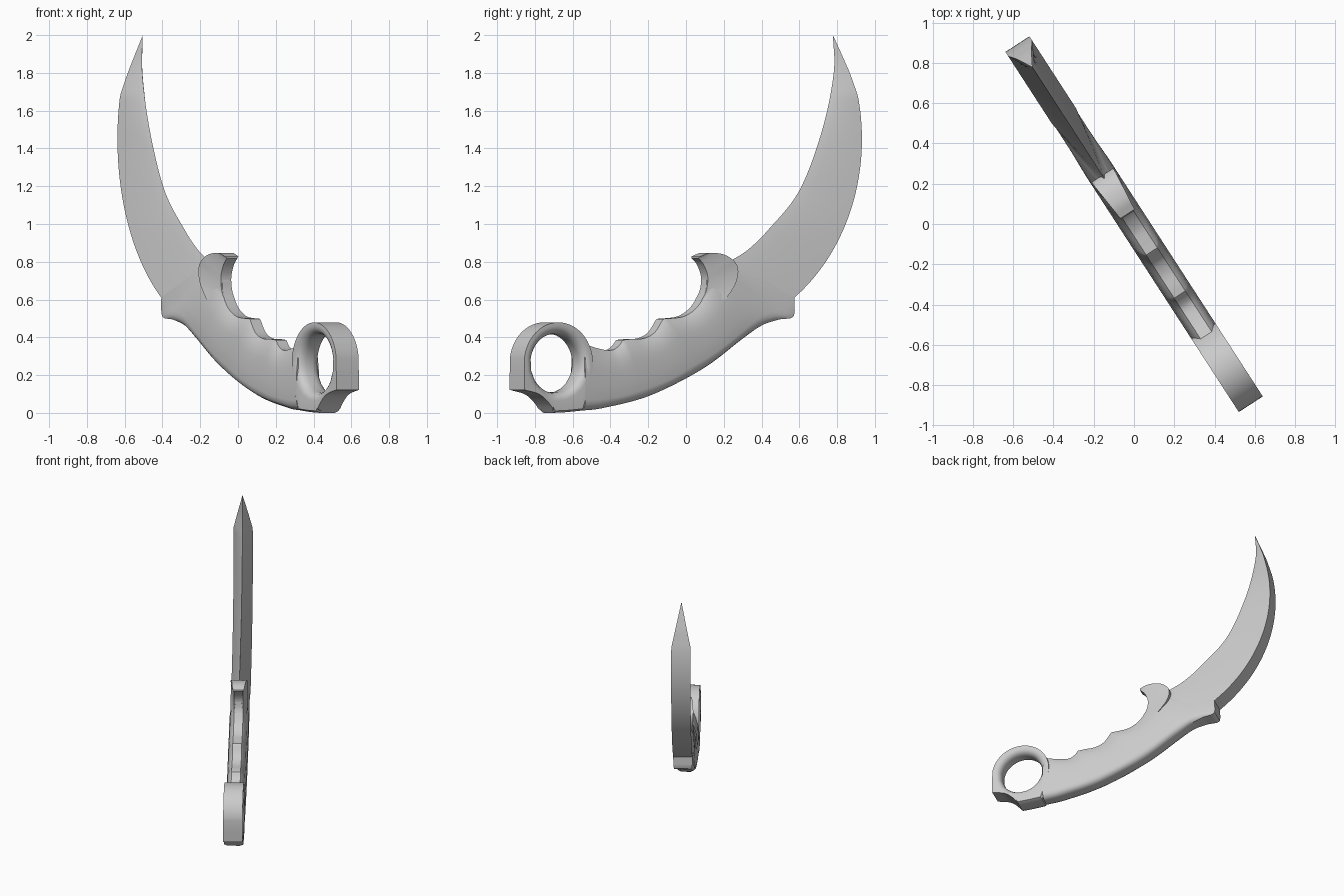
import bpy, bmesh, math
from mathutils import Vector

if "Cube" in bpy.data.objects:
    bpy.data.objects.remove(bpy.data.objects["Cube"])

ANGLE = math.radians(-57.05)   # the whole knife lies in one turned vertical plane
HALF = 0.071                   # half of the full thickness

steel = bpy.data.materials.new("plain_grey")
steel.diffuse_color = (0.6, 0.6, 0.6, 1)
steel.use_nodes = True
steel.node_tree.nodes["Principled BSDF"].inputs["Base Color"].default_value = steel.diffuse_color


def place(u, w, z):
    """Length u, thickness w, height z to world space."""
    c, s = math.cos(ANGLE), math.sin(ANGLE)
    return (u * c - w * s, u * s + w * c, z)


def smooth(points, steps=10):
    """Catmull-Rom curve through a few points."""
    p = [Vector(q) for q in points]
    p = [2 * p[0] - p[1]] + p + [2 * p[-1] - p[-2]]
    out = []
    for i in range(1, len(p) - 2):
        a, b, c, d = p[i - 1:i + 3]
        for k in range(steps):
            t = k / steps
            out.append(0.5 * (2 * b + (c - a) * t + (2 * a - 5 * b + 4 * c - d) * t * t
                              + (3 * b - a - 3 * c + d) * t ** 3))
    return out + [p[-2]]


def resample(points, n):
    """Spread n + 1 points evenly along a polyline."""
    pts = [Vector(q) for q in points]
    dist = [0]
    for a, b in zip(pts, pts[1:]):
        dist.append(dist[-1] + (b - a).length)
    out, j = [], 0
    for i in range(n + 1):
        d = dist[-1] * i / n
        while j < len(pts) - 2 and dist[j + 1] < d:
            j += 1
        out.append(pts[j].lerp(pts[j + 1], (d - dist[j]) / max(dist[j + 1] - dist[j], 1e-9)))
    return out


def finish(name, bm, angle=35):
    bmesh.ops.remove_doubles(bm, verts=bm.verts, dist=0.0004)
    bmesh.ops.recalc_face_normals(bm, faces=bm.faces)
    mesh = bpy.data.meshes.new(name)
    bm.to_mesh(mesh)
    bm.free()
    mesh.materials.append(steel)
    obj = bpy.data.objects.new(name, mesh)
    bpy.context.collection.objects.link(obj)
    bpy.ops.object.select_all(action='DESELECT')
    obj.select_set(True)
    bpy.context.view_layer.objects.active = obj
    bpy.ops.object.shade_smooth_by_angle(angle=math.radians(angle))


def bridge(bm, rings, closed=False):
    n = len(rings[0])
    pairs = list(zip(rings, rings[1:])) + ([(rings[-1], rings[0])] if closed else [])
    for a, b in pairs:
        for i in range(n):
            bm.faces.new((a[i], a[(i + 1) % n], b[(i + 1) % n], b[i]))


def loft(name, rail_a, rail_b, levels, half, n):
    """Skin between two rails; half(t, s, point) gives the half thickness."""
    bm = bmesh.new()
    rings = []
    for i, (a, b) in enumerate(zip(resample(rail_a, n), resample(rail_b, n))):
        row = []
        for s in levels:
            p = a.lerp(b, s)
            row.append((p, half(i / n, s, a)))
        loop = [place(p.x, -h, p.y) for p, h in row] + [place(p.x, h, p.y) for p, h in reversed(row)]
        rings.append([bm.verts.new(v) for v in loop])
    bridge(bm, rings)
    bm.faces.new(rings[0])
    bm.faces.new(rings[-1])
    finish(name, bm)


def table(s, rows):
    for (s0, h0), (s1, h1) in zip(rows, rows[1:]):
        if s <= s1:
            return h0 + (h1 - h0) * (s - s0) / (s1 - s0)
    return rows[-1][1]


# Blade: thick spine arc, sharp inner edge, spine pinched to a point at the tip
start = math.asin(-0.84 / 1.04)
spine = []
for i in range(41):
    a = start + (math.asin(0.23 / 1.04) - start) * i / 40
    spine.append((-0.024 - 1.04 * math.cos(a), 1.45 + 1.04 * math.sin(a)))
spine += [(-1.005, 1.80), (-0.965, 1.905), (-0.927, 2.0)]
edge = smooth([(-0.27, 0.80), (-0.385, 0.86), (-0.52, 0.97), (-0.717, 1.18), (-0.86, 1.5),
               (-0.932, 1.80), (-0.927, 2.0)])
loft("blade", spine, edge, [0, 0.2, 0.4, 0.6, 0.8, 0.92, 1],
     lambda t, s, p: HALF * min(1, max(0, (2 - p.y) / 0.32)) * (1 - s) ** 0.88, 56)

# Handle: rounded back, three finger grooves on the inner side, stepped guard
back = smooth([(0.68, 0.012), (0.54, 0.027), (0.25, 0.092), (-0.08, 0.232), (-0.33, 0.39),
               (-0.45, 0.463), (-0.55, 0.495)]) + [(-0.615, 0.5), (-0.637, 0.51), (-0.642, 0.54), (-0.637, 0.612)]
grooves = (smooth([(0.68, 0.37), (0.57, 0.34), (0.49, 0.332), (0.445, 0.355), (0.42, 0.386)], 6)
           + smooth([(0.375, 0.39), (0.29, 0.394), (0.22, 0.425), (0.165, 0.498)], 6)
           + smooth([(0.12, 0.5), (0.03, 0.512), (-0.05, 0.56), (-0.103, 0.64), (-0.118, 0.71)], 6)
           + [(-0.16, 0.78), (-0.27, 0.80)])
SECTION = [(0, 0.035), (0.03, 0.054), (0.08, 0.067), (0.15, HALF), (0.55, HALF),
           (0.78, 0.063), (0.92, 0.048), (1, 0.033)]


def handle_half(t, s, p):
    k = min(1, max(0, (t - 0.72) / 0.28))
    k = k * k * (3 - 2 * k)
    return table(s, SECTION) * (1 - k) + HALF * (1 - s) ** 0.88 * k


loft("handle", back, grooves, [r[0] for r in SECTION[:4]] + [0.35, 0.55, 0.67, 0.78, 0.86, 0.92, 0.97, 1],
     handle_half, 110)

# Finger hook: crescent that closes the first groove and widens toward the blade
inner = smooth([(-0.055, 0.82), (-0.09, 0.785), (-0.116, 0.72), (-0.108, 0.65), (-0.08, 0.6)])
outer = smooth([(-0.06, 0.828), (-0.13, 0.847), (-0.22, 0.832), (-0.285, 0.775), (-0.275, 0.69), (-0.21, 0.6)])
loft("finger_hook", inner, outer, [0, 0.3, 0.6, 0.85, 1],
     lambda t, s, p: 0.033 + 0.03 * s * min(1, 0.3 + 1.5 * t), 24)

# Finger ring: round outside with a flat end and a scooped foot, softened hole
CENTRE = Vector((0.85, 0.262))
outline = [(CENTRE.x + 0.217 * math.cos(a), CENTRE.y + 0.217 * math.sin(a))
           for a in [math.radians(8 + 5 * i) for i in range(40)]]
outline += [(0.66, 0.1), (0.69, 0.012), (0.78, 0.004), (0.87, 0.0)]
outline += smooth([(0.87, 0.0), (0.91, 0.052), (0.97, 0.098), (1.066, 0.122)], 5)[1:]
outline += [(1.066, 0.21)]
PROFILE = [(0.155, 0.022), (0.159, 0.042), (0.170, 0.059), (0.184, 0.068), (0.198, HALF)]
bm = bmesh.new()
rows = []
for p in outline:
    p = Vector(p)
    d = (p - CENTRE).normalized()
    reach = (p - CENTRE).length
    foot = p.x < 0.88 and p.y < 0.05
    section = [(min(r, reach * 0.93), w) for r, w in PROFILE]
    section += [(reach * 0.96, HALF), (reach, 0.045 if foot else HALF)]
    section += [(r, -w) for r, w in reversed(section)]
    rows.append([bm.verts.new(place(CENTRE.x + d.x * r, w, CENTRE.y + d.y * r)) for r, w in section])
bridge(bm, rows, closed=True)
finish("finger_ring", bm)
